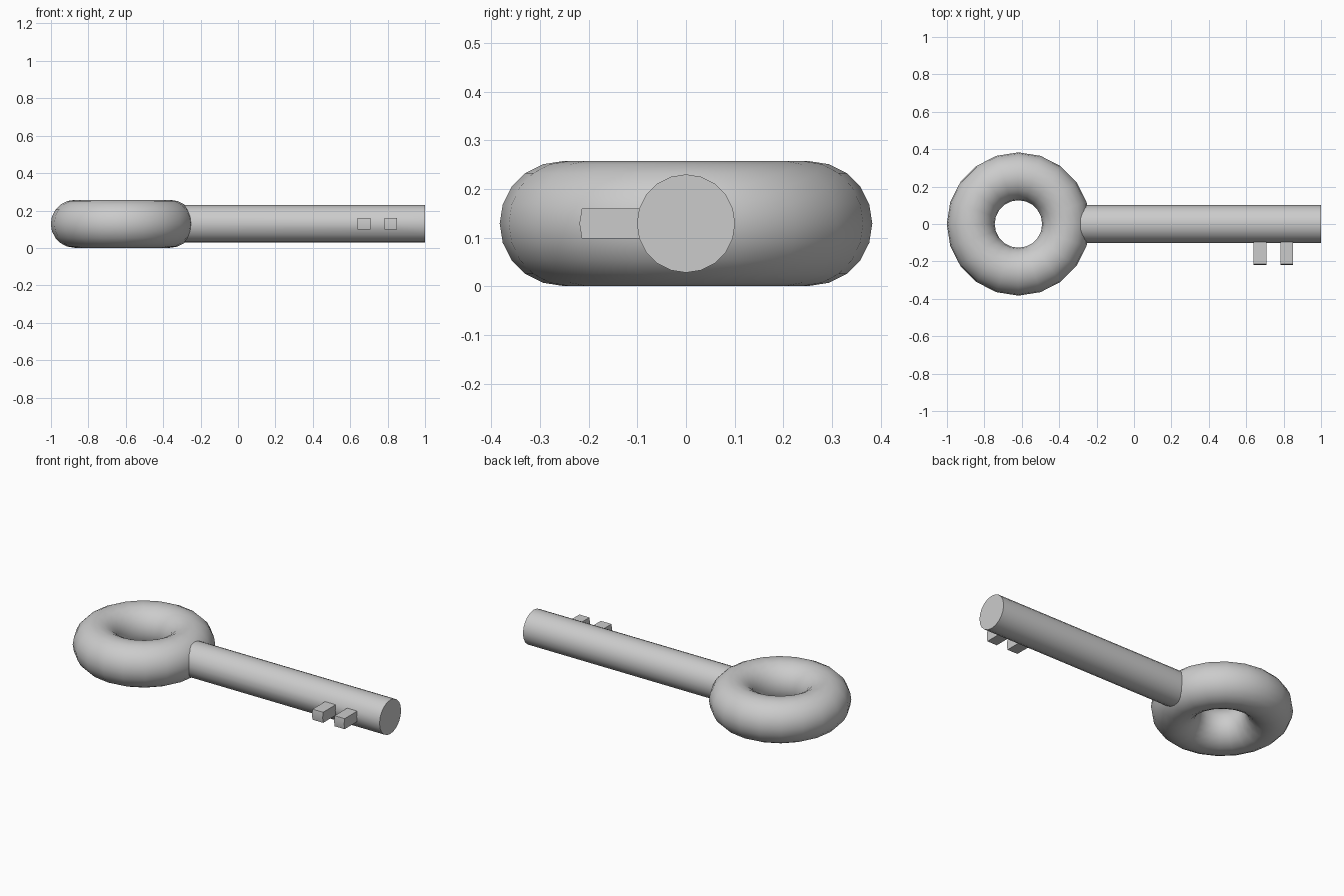
import bpy, bmesh
from math import sin, cos, tau, radians

if "Cube" in bpy.data.objects:
    bpy.data.objects.remove(bpy.data.objects["Cube"])

SIDES = 20
ZC = 0.129      # height of the key's centre line
R = 0.101       # shaft radius


def smooth(obj):
    bpy.ops.object.select_all(action='DESELECT')
    obj.select_set(True)
    bpy.context.view_layer.objects.active = obj
    bpy.ops.object.shade_smooth_by_angle(angle=radians(35))


# Ring-shaped handle
bpy.ops.mesh.primitive_torus_add(location=(-0.618, 0, ZC), major_radius=0.255,
                                 minor_radius=0.128, major_segments=SIDES,
                                 minor_segments=SIDES)
handle = bpy.context.object
handle.name = "ring_handle"
smooth(handle)

# Shaft: rings along x, with loops at the edges of the teeth
stations = [-0.36, 0.639, 0.709, 0.784, 0.85, 1.0]
bm = bmesh.new()
rings = [[bm.verts.new((x, R * cos(tau * i / SIDES), ZC + R * sin(tau * i / SIDES)))
          for i in range(SIDES)] for x in stations]
grid = [[bm.faces.new((a[i], a[(i + 1) % SIDES], b[(i + 1) % SIDES], b[i]))
         for i in range(SIDES)] for a, b in zip(rings, rings[1:])]
bm.faces.new(rings[0])
bm.faces.new(rings[-1])

# Teeth: pull the two front-facing strips out of the shaft
for band in (1, 3):
    faces = [grid[band][SIDES // 2 - 1], grid[band][SIDES // 2]]
    out = bmesh.ops.extrude_face_region(bm, geom=faces)
    verts = [g for g in out["geom"] if isinstance(g, bmesh.types.BMVert)]
    bmesh.ops.translate(bm, verts=verts, vec=(0, -0.118, 0))
    bmesh.ops.delete(bm, geom=[f for f in faces if f.is_valid], context='FACES')

bmesh.ops.recalc_face_normals(bm, faces=bm.faces)
mesh = bpy.data.meshes.new("shaft_with_teeth")
bm.to_mesh(mesh)
bm.free()
shaft = bpy.data.objects.new("shaft_with_teeth", mesh)
bpy.context.collection.objects.link(shaft)
smooth(shaft)
